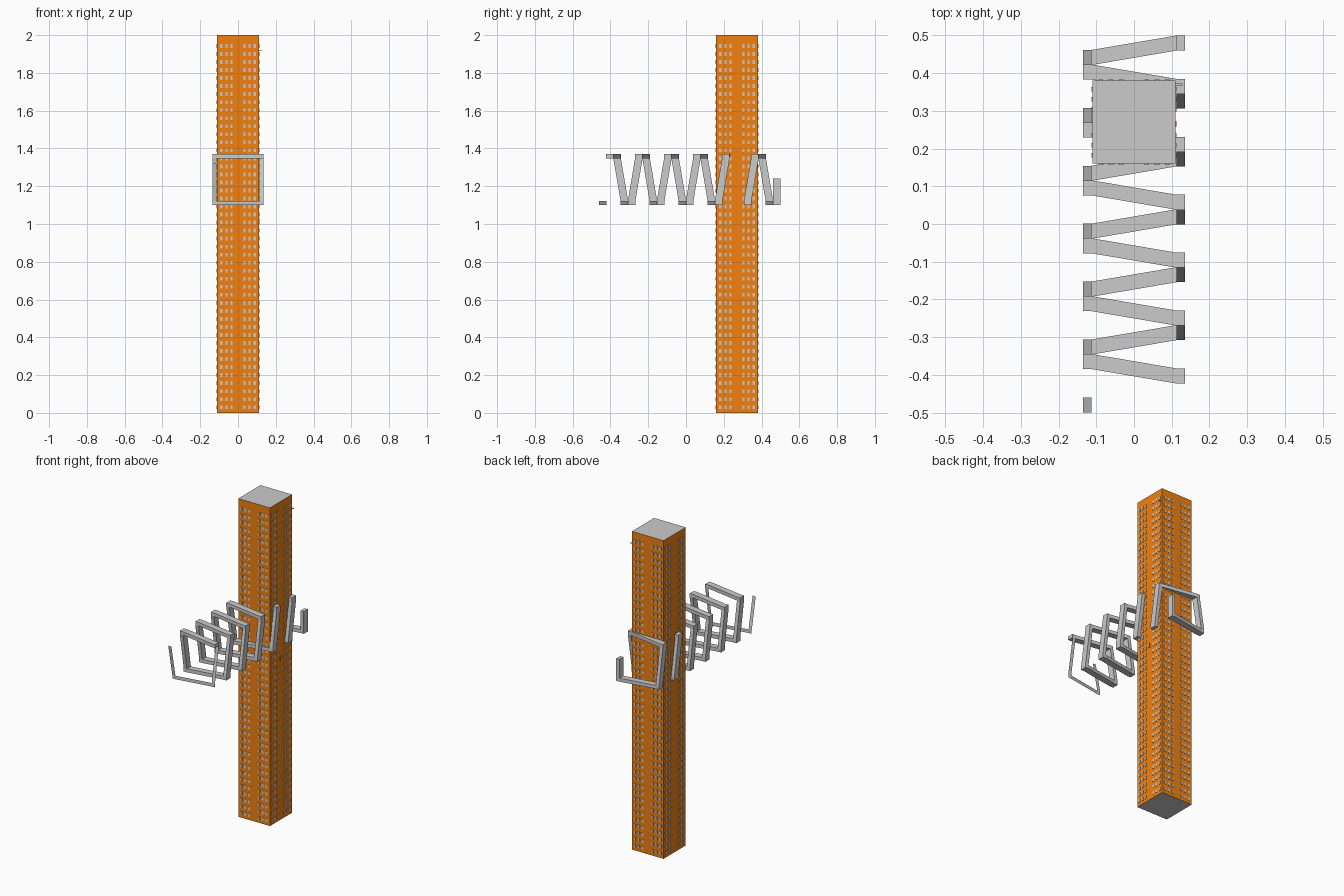
import bpy, bmesh
from math import pi
from mathutils import Matrix, Vector

if "Cube" in bpy.data.objects:
    bpy.data.objects.remove(bpy.data.objects["Cube"])

orange = bpy.data.materials.new("orange_wall")
orange.diffuse_color = (0.9, 0.22, 0.005, 1)
orange.use_nodes = True
orange.node_tree.nodes["Principled BSDF"].inputs["Base Color"].default_value = orange.diffuse_color


def finish(name, bm, mat=None, normals=True):
    bmesh.ops.remove_doubles(bm, verts=bm.verts, dist=1e-5)
    if normals:
        bmesh.ops.recalc_face_normals(bm, faces=bm.faces)
    me = bpy.data.meshes.new(name)
    bm.to_mesh(me)
    bm.free()
    ob = bpy.data.objects.new(name, me)
    bpy.context.collection.objects.link(ob)
    if mat:
        me.materials.append(mat)
    return ob


def box(bm, centre, size, turn=Matrix()):
    m = turn @ Matrix.Translation(centre) @ Matrix.Diagonal((*size, 1))
    return bmesh.ops.create_cube(bm, size=1, matrix=m)


def quad(bm, *pts):
    bm.faces.new([bm.verts.new(p) for p in pts])


# Tower walls, open at both ends
TY, HALF = 0.27, 0.11
bm = bmesh.new()
box(bm, (0, TY, 1), (2 * HALF, 2 * HALF, 2))
ends = [f for f in bm.faces if abs(f.normal.z) > 0.5]
bmesh.ops.delete(bm, geom=ends, context='FACES_ONLY')
finish("tower_walls", bm, orange)

# Grey roof and base
for name, z, s in (("tower_roof", 2, 1), ("tower_base", 0, -1)):
    bm = bmesh.new()
    pts = [(-HALF, TY - HALF, z), (HALF, TY - HALF, z),
           (HALF, TY + HALF, z), (-HALF, TY + HALF, z)]
    quad(bm, *pts[::s])
    finish(name, bm, normals=False)

# Windows: six columns on each of the four walls
bm = bmesh.new()
for side in range(4):
    turn = Matrix.Translation((0, TY, 0)) @ Matrix.Rotation(side * pi / 2, 4, 'Z')
    for u in (-0.088, -0.061, -0.034, 0.034, 0.061, 0.088):
        for row in range(46):
            box(bm, (u, -HALF - 0.0005, 0.03 + row * 0.0425), (0.012, 0.005, 0.02), turn)
finish("windows", bm)

# Small door hatch and roof-side bracket on the right wall
bm = bmesh.new()
box(bm, (HALF, TY - 0.004, 1.015), (0.006, 0.015, 0.026))
finish("wall_hatch", bm, orange)
bm = bmesh.new()
box(bm, (HALF + 0.009, TY + 0.1, 1.92), (0.018, 0.004, 0.004))
finish("wall_bracket", bm)

# Square coil running along y through the tower
OUT, INN, W, PITCH, CZ = 0.135, 0.113, 0.02, 0.0384, 1.235
SIGNS = ((1, -1), (-1, -1), (-1, 1), (1, 1))


def corner(k):
    """Inner, entry, outer and exit points of corner k on the coil."""
    sx, sz = SIGNS[k % 4]
    y = 0.48 - PITCH * k
    p = lambda a, b: Vector((sx * a, y, CZ + sz * b))
    entry, leave = p(INN, OUT), p(OUT, INN)
    if k % 2 == 0:
        entry, leave = leave, entry
    return p(INN, INN), entry, p(OUT, OUT), leave


def prism(bm, pts, faces):
    """Strip faces between y-offset copies of the given point pairs."""
    d = Vector((0, W, 0))
    for a, b in faces:
        quad(bm, pts[a] - d, pts[b] - d, pts[b] + d, pts[a] + d)


def bar(bm, a0, b0, a1, b1):
    d = Vector((0, W, 0))
    quad(bm, a0 - d, b0 - d, b1 - d, a1 - d)
    quad(bm, a0 + d, b0 + d, b1 + d, a1 + d)
    prism(bm, (a0, b0, a1, b1), ((0, 2), (1, 3)))


LAST = 23
bm = bmesh.new()
d = Vector((0, W, 0))
for k in range(LAST + 1):
    inn, ent, out, lea = c = corner(k)
    for s in (-1, 1):
        quad(bm, *[p + d * s for p in c])
    prism(bm, c, ((1, 2), (2, 3)))
    if k < LAST:
        n = corner(k + 1)
        bar(bm, inn, lea, n[0], n[1])
# Upright stub at the start, and the closing face at the end
inn, ent, _, _ = corner(0)
up = Vector((0, 0, 1.24 - inn.z))
bar(bm, inn, ent, inn + up, ent + up)
prism(bm, (inn + up, ent + up), ((0, 1),))
c = corner(LAST)
prism(bm, c, ((0, 3),))
finish("square_coil", bm)

# Thin flat ribbon that ends the coil
bm = bmesh.new()
for k in (LAST, LAST + 1, LAST + 2):
    inn, ent, out, lea = [p + d for p in corner(k)]
    if k > LAST:
        quad(bm, inn, ent, out, lea)
    if k < LAST + 2:
        n = corner(k + 1)
        quad(bm, inn, lea, n[1] + d, n[0] + d)
    else:
        rise = Vector((0, -0.5 - inn.y, 1.32 - inn.z))
        quad(bm, inn, lea, lea + rise, inn + rise)
finish("coil_end_ribbon", bm)
